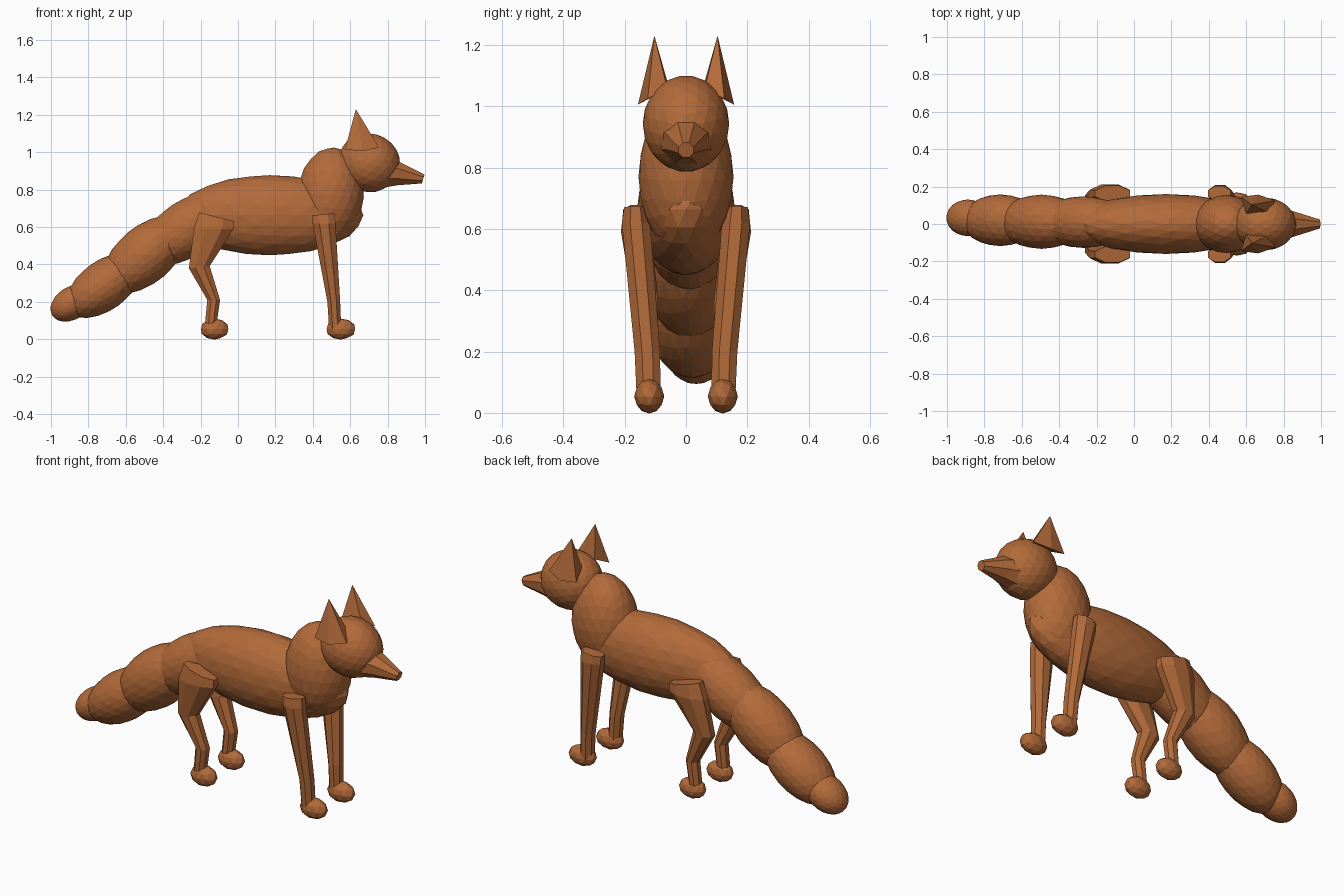
import bpy, bmesh
from math import cos, sin, pi, radians
from mathutils import Matrix, Vector

cube = bpy.data.objects.get("Cube")
if cube:
    bpy.data.objects.remove(cube, do_unlink=True)

fur = bpy.data.materials.new("russet_fur")
fur.use_nodes = True
fur.diffuse_color = (0.45, 0.145, 0.042, 1)
bsdf = next(n for n in fur.node_tree.nodes if n.type == "BSDF_PRINCIPLED")
bsdf.inputs["Base Color"].default_value = fur.diffuse_color
bsdf.inputs["Roughness"].default_value = 0.8


def finish(name, bm):
    """Turn a bmesh into a flat shaded fur object."""
    bmesh.ops.recalc_face_normals(bm, faces=bm.faces)
    mesh = bpy.data.meshes.new(name)
    bm.to_mesh(mesh)
    bm.free()
    mesh.materials.append(fur)
    obj = bpy.data.objects.new(name, mesh)
    bpy.context.collection.objects.link(obj)
    return obj


def blob(name, centre, radii, pitch=0, detail=3):
    """Faceted ellipsoid; pitch lifts its +x end."""
    bm = bmesh.new()
    bmesh.ops.create_icosphere(bm, subdivisions=detail, radius=1)
    bm.transform(Matrix.Translation(centre)
                 @ Matrix.Rotation(radians(-pitch), 4, "Y")
                 @ Matrix.Diagonal((*radii, 1)))
    return finish(name, bm)


def loft(name, rings, along="z", sides=8):
    """Tapered tube through rings of (centre, two radii, slope along x)."""
    bm = bmesh.new()
    loops = []
    for centre, r1, r2, slope in rings:
        loop = []
        for i in range(sides):
            a = 2 * pi * (i + 0.5) / sides
            if along == "z":
                offset = Vector((r1 * cos(a), r2 * sin(a), slope * r1 * cos(a)))
            else:
                offset = Vector((slope * r2 * sin(a), r1 * cos(a), r2 * sin(a)))
            loop.append(bm.verts.new(Vector(centre) + offset))
        loops.append(loop)
    for lower, upper in zip(loops, loops[1:]):
        for i in range(sides):
            j = (i + 1) % sides
            bm.faces.new((lower[i], lower[j], upper[j], upper[i]))
    bm.faces.new(loops[0])
    bm.faces.new(loops[-1])
    return finish(name, bm)


# Torso, neck and head
blob("body", (0.17, 0, 0.663), (0.5, 0.16, 0.214))
blob("chest_and_neck", (0.495, 0, 0.77), (0.178, 0.155, 0.255), pitch=-4)
blob("head", (0.7, 0, 0.943), (0.168, 0.141, 0.157), pitch=-15)
loft("snout", [((0.76, 0, 0.893), 0.105, 0.094, 0.1),
               ((0.86, 0, 0.884), 0.07, 0.066, 0.15),
               ((0.99, 0, 0.857), 0.026, 0.026, 0.3)], along="x")

# Tail, a chain of overlapping blobs
blob("rump", (-0.27, 0.01, 0.592), (0.28, 0.138, 0.15), pitch=33)
blob("tail_upper", (-0.495, 0.012, 0.452), (0.27, 0.145, 0.152), pitch=40)
blob("tail_lower", (-0.715, 0.02, 0.288), (0.235, 0.138, 0.132), pitch=36)
blob("tail_tip", (-0.888, 0.033, 0.193), (0.125, 0.098, 0.087), pitch=32)

# Legs, paws and ears on both sides
for side, s in (("right", -1), ("left", 1)):
    loft(f"{side}_front_leg", [((0.52, s * 0.122, 0.05), 0.035, 0.042, 0),
                               ((0.512, s * 0.126, 0.2), 0.037, 0.045, 0),
                               ((0.46, s * 0.163, 0.62), 0.066, 0.05, 0),
                               ((0.456, s * 0.165, 0.668), 0.066, 0.04, 0.1)])
    blob(f"{side}_front_paw", (0.55, s * 0.12, 0.054), (0.08, 0.049, 0.056), detail=2)
    loft(f"{side}_hind_leg", [((-0.148, s * 0.122, 0.06), 0.033, 0.036, 0),
                              ((-0.13, s * 0.124, 0.21), 0.037, 0.038, 0),
                              ((-0.207, s * 0.135, 0.385), 0.06, 0.046, 0.1),
                              ((-0.13, s * 0.163, 0.59), 0.115, 0.053, 0),
                              ((-0.115, s * 0.163, 0.655), 0.1, 0.045, -0.25)])
    blob(f"{side}_hind_paw", (-0.125, s * 0.12, 0.054), (0.077, 0.049, 0.056), detail=2)

    bm = bmesh.new()
    tip = bm.verts.new((0.63, s * 0.103, 1.23))
    base = [bm.verts.new((x, s * y, z)) for x, y, z in (
        (0.572, 0.145, 1.015), (0.665, 0.157, 1.005), (0.755, 0.125, 1.025),
        (0.72, 0.06, 1.055), (0.6, 0.055, 1.06))]
    for i, v in enumerate(base):
        bm.faces.new((v, base[(i + 1) % len(base)], tip))
    bm.faces.new(base)
    finish(f"{side}_ear", bm)
